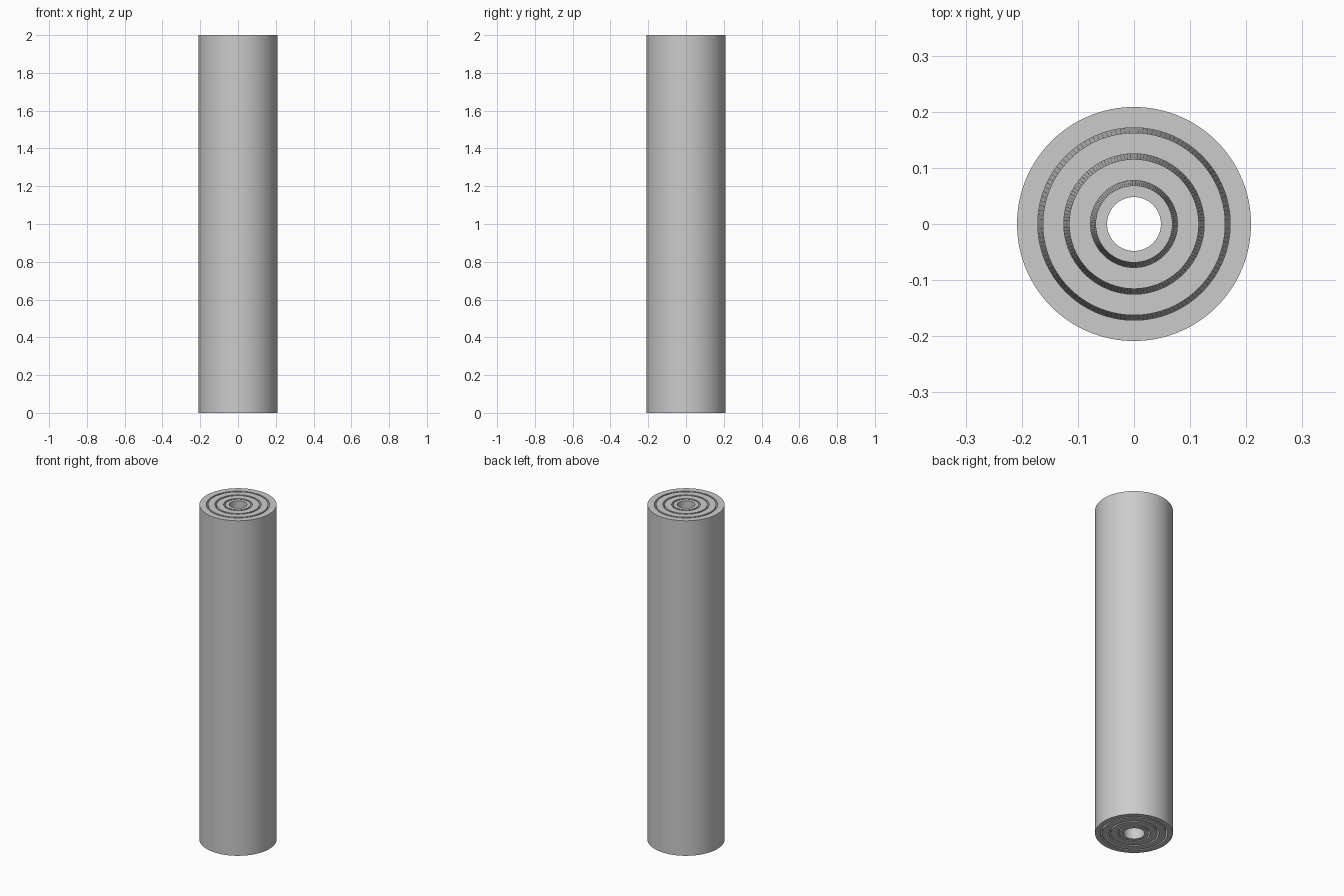
import bpy
import bmesh
from math import radians

cube = bpy.data.objects.get("Cube")
if cube:
    bpy.data.objects.remove(cube, do_unlink=True)

HEIGHT = 2.0
SEGMENTS = 128
FLARE = 0.009   # how much each wall widens towards the base

grey = bpy.data.materials.new("plain_grey")
grey.use_nodes = True
colour = (0.6, 0.6, 0.6, 1)
grey.diffuse_color = colour
grey.node_tree.nodes["Principled BSDF"].inputs["Base Color"].default_value = colour


def tube(name, inner_top, outer_top, inner_base, outer_base):
    """Hollow tube spun from a four-point wall section."""
    bm = bmesh.new()
    section = [(inner_base, 0), (outer_base, 0), (outer_top, HEIGHT), (inner_top, HEIGHT)]
    verts = [bm.verts.new((r, 0, z)) for r, z in section]
    edges = [bm.edges.new((verts[i], verts[(i + 1) % 4])) for i in range(4)]
    bmesh.ops.spin(bm, geom=verts + edges, cent=(0, 0, 0), axis=(0, 0, 1),
                   angle=radians(360), steps=SEGMENTS, use_merge=True)
    bmesh.ops.remove_doubles(bm, verts=bm.verts, dist=0.0001)
    bmesh.ops.recalc_face_normals(bm, faces=bm.faces)
    mesh = bpy.data.meshes.new(name)
    bm.to_mesh(mesh)
    bm.free()
    mesh.materials.append(grey)
    obj = bpy.data.objects.new(name, mesh)
    bpy.context.collection.objects.link(obj)
    bpy.ops.object.select_all(action="DESELECT")
    obj.select_set(True)
    bpy.context.view_layer.objects.active = obj
    bpy.ops.object.shade_smooth_by_angle(angle=radians(30))


# Nested telescoping sections: each flares at the base to catch the next one's rim
for name, inner, outer in (("core_section", 0.048, 0.0685),
                           ("inner_section", 0.0775, 0.1155),
                           ("middle_section", 0.125, 0.1625)):
    tube(name, inner, outer, inner + FLARE, outer + FLARE + 0.0005)

# Straight outer sleeve with a flared bore
tube("outer_sleeve", 0.1715, 0.2085, 0.1715 + FLARE, 0.2085)
